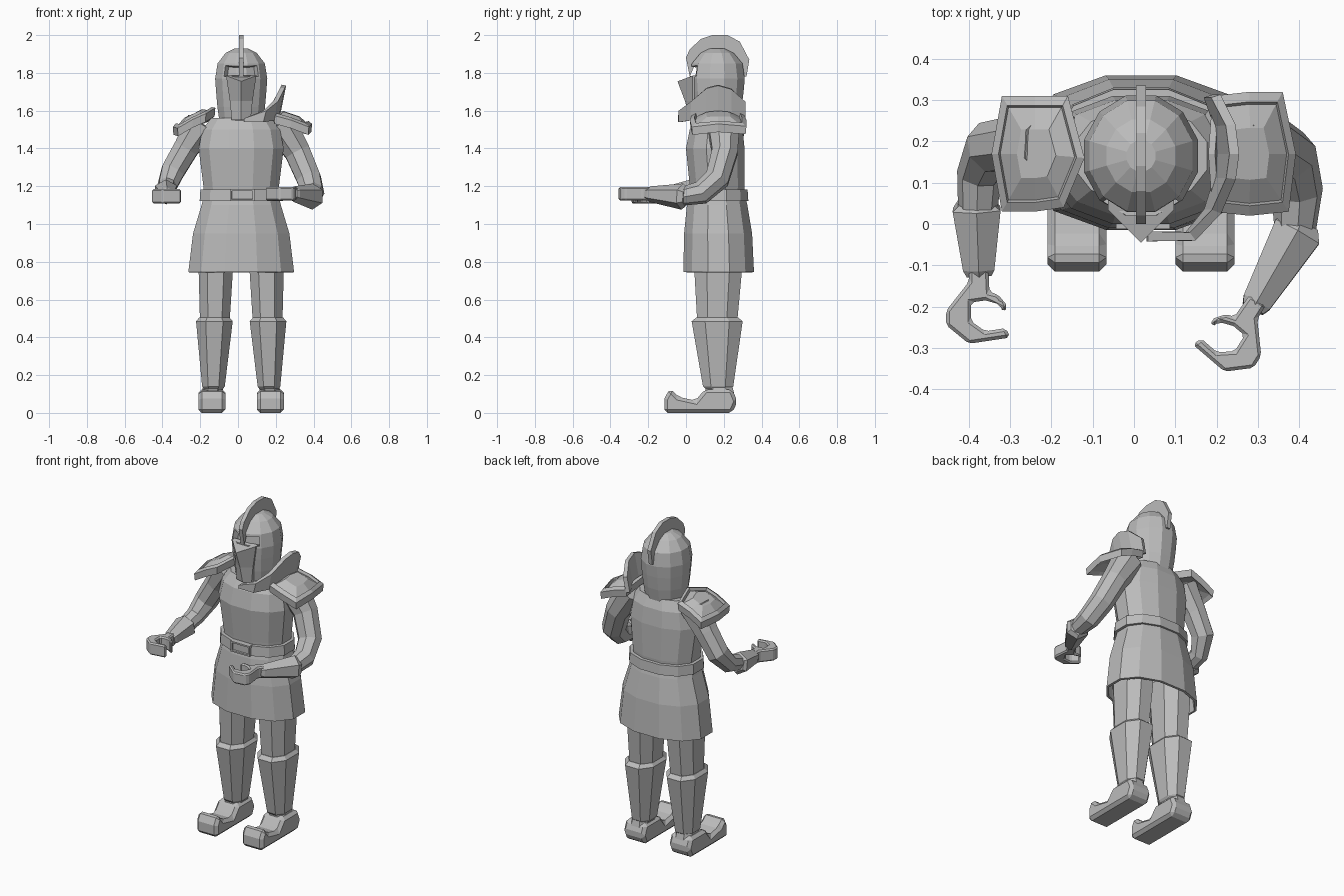
import bpy, bmesh
from math import cos, sin, pi, radians
from mathutils import Vector, Matrix

cube = bpy.data.objects.get("Cube")
if cube:
    bpy.data.objects.remove(cube, do_unlink=True)

steel = bpy.data.materials.new("steel_grey")
steel.use_nodes = True
GREY = (0.5, 0.5, 0.5, 1)
steel.diffuse_color = GREY
steel.node_tree.nodes["Principled BSDF"].inputs["Base Color"].default_value = GREY

CX = 0.017  # body centre line


def finish(name, bm):
    bmesh.ops.recalc_face_normals(bm, faces=bm.faces)
    mesh = bpy.data.meshes.new(name)
    bm.to_mesh(mesh)
    bm.free()
    mesh.materials.append(steel)
    ob = bpy.data.objects.new(name, mesh)
    bpy.context.collection.objects.link(ob)
    return ob


def loft_bm(rings, caps=True, closed=True):
    bm = bmesh.new()
    loops = [[bm.verts.new(p) for p in r] for r in rings]
    n = len(loops[0])
    for a, b in zip(loops, loops[1:]):
        for i in range(n if closed else n - 1):
            j = (i + 1) % n
            bm.faces.new((a[i], a[j], b[j], b[i]))
    if caps:
        bm.faces.new(loops[0])
        bm.faces.new(loops[-1])
    return bm


def ring(cx, cy, z, rx, ry, n=12, power=0.9):
    """Squarish ring with flat faces turned front, back and sideways."""
    def sq(v):
        return abs(v) ** power * (1 if v > 0 else -1)
    k = sq(cos(pi / n))
    angles = [(i + 0.5) * 2 * pi / n for i in range(n)]
    return [(cx + rx * sq(cos(a)) / k, cy + ry * sq(sin(a)) / k, z) for a in angles]


def tube(name, path, n=8):
    """Faceted limb through (x, y, z, radius) stations."""
    pts = [Vector(p[:3]) for p in path]
    rings, prev, q = [], None, None
    for i, p in enumerate(pts):
        d = (pts[min(i + 1, len(pts) - 1)] - pts[max(i - 1, 0)]).normalized()
        q = d.to_track_quat('Z', 'Y') if q is None else prev.rotation_difference(d) @ q
        prev = d
        r = path[i][3] / cos(pi / n)
        rings.append([p + q @ Vector((r * cos(a), r * sin(a), 0))
                      for a in [(k + 0.5) * 2 * pi / n for k in range(n)]])
    return finish(name, loft_bm(rings))


def prism(name, outline, depth, matrix=Matrix(), bevel=0):
    """Flat outline extruded along local z, centred, then placed."""
    bm = bmesh.new()
    face = bm.faces.new([bm.verts.new((u, v, -depth / 2)) for u, v in outline])
    ext = bmesh.ops.extrude_face_region(bm, geom=[face])
    top = [g for g in ext["geom"] if isinstance(g, bmesh.types.BMVert)]
    bmesh.ops.translate(bm, verts=top, vec=(0, 0, depth))
    bm.transform(matrix)
    ob = finish(name, bm)
    if bevel:
        m = ob.modifiers.new("bevel", 'BEVEL')
        m.width, m.segments, m.limit_method = bevel, 1, 'ANGLE'
    return ob


def side_plane(x):
    """Maps an outline given as (y, z) to the plane at x."""
    return Matrix(((0, 0, 1, x), (1, 0, 0, 0), (0, 1, 0, 0), (0, 0, 0, 1)))


# Torso
finish("torso", loft_bm([ring(CX, y, z, rx, ry) for y, z, rx, ry in (
    (0.165, 1.14, 0.195, 0.14), (0.165, 1.2, 0.2, 0.145), (0.155, 1.4, 0.225, 0.155),
    (0.16, 1.5, 0.205, 0.14), (0.165, 1.56, 0.16, 0.11))]))

# Skirt, open below
skirt = finish("skirt", loft_bm([ring(CX, y, z, rx, ry) for y, z, rx, ry in (
    (0.165, 1.14, 0.2, 0.15), (0.165, 1.1, 0.21, 0.16),
    (0.17, 0.95, 0.255, 0.18), (0.173, 0.745, 0.28, 0.187))], caps=False))
skirt.modifiers.new("thickness", 'SOLIDIFY').thickness = 0.015

# Belt and buckle
finish("belt", loft_bm([ring(CX, 0.165, z, rx, rx - 0.055)
                        for z, rx in ((1.12, 0.2), (1.122, 0.22), (1.182, 0.216), (1.184, 0.19))]))
bm = bmesh.new()
bmesh.ops.create_cube(bm, size=1, matrix=Matrix.Translation((CX + 0.005, 0.005, 1.153))
                      @ Matrix.Diagonal((0.13, 0.035, 0.064, 1)))
front = [f for f in bm.faces if f.calc_center_median().y < -0.01]
bmesh.ops.inset_region(bm, faces=front, thickness=0.013)
bmesh.ops.inset_region(bm, faces=front, thickness=0.002, depth=-0.01)
finish("belt_buckle", bm)

# Helmet with a recessed eye opening
bm = loft_bm([ring(CX, 0.165, z, rx, ry, power=1) for z, rx, ry in (
    (1.54, 0.115, 0.115), (1.62, 0.126, 0.13), (1.7, 0.133, 0.14), (1.77, 0.138, 0.146),
    (1.85, 0.125, 0.134), (1.905, 0.083, 0.088), (1.93, 0.035, 0.038))])
bm.normal_update()
bmesh.ops.recalc_face_normals(bm, faces=bm.faces)
eyes = [f for f in bm.faces if f.normal.y < -0.6 and 1.78 < f.calc_center_median().z < 1.84]
bmesh.ops.inset_region(bm, faces=eyes, thickness=0.015)
bmesh.ops.inset_region(bm, faces=eyes, thickness=0.003, depth=-0.03)
finish("helmet", bm)

# Pointed face guard
finish("face_guard", loft_bm([
    [(CX - w, 0.06, z), (CX - w, 0.035, z), (CX, tip, z - drop), (CX + w, 0.035, z), (CX + w, 0.06, z)]
    for w, z, tip, drop in ((0.05, 1.55, 0.02, 0), (0.06, 1.65, -0.005, 0), (0.08, 1.785, -0.045, 0.03))]))

# Crest
prism("helmet_crest", [(0.02, 1.78), (0, 1.88), (0.02, 1.925), (0.08, 1.98), (0.14, 2), (0.22, 2),
                       (0.285, 1.965), (0.335, 1.87), (0.32, 1.78), (0.29, 1.78), (0.28, 1.85),
                       (0.22, 1.91), (0.11, 1.91), (0.05, 1.85)], 0.024, side_plane(CX))


# Shoulder plates with a raised rim
def shoulder_plate(name, outline, inner_x, outer_x, z_in, z_out):
    mx = sum(p[0] for p in outline) / len(outline)

    def loop(s, dz):
        pts = []
        for x, y in outline:
            x, y = mx + (x - mx) * s, 0.17 + (y - 0.17) * s
            t = max(0, (x - inner_x) / (outer_x - inner_x))
            pts.append((x, y, z_in + (z_out - z_in) * t ** 1.6 - 0.025 * ((y - 0.17) / 0.14) ** 2 + dz))
        return pts
    return finish(name, loft_bm([loop(s, dz) for s, dz in (
        (0.4, -0.03), (0.85, -0.035), (0.97, -0.045), (1, 0), (0.84, 0.006), (0.8, -0.012), (0.42, 0.008))]))


shoulder_plate("right_shoulder_plate", [
    (-0.32, 0.31), (-0.24, 0.31), (-0.16, 0.31), (-0.12, 0.16), (-0.17, 0.04),
    (-0.24, 0.03), (-0.32, 0.03), (-0.345, 0.17)], -0.12, -0.345, 1.615, 1.515)
shoulder_plate("left_shoulder_plate", [
    (0.36, 0.32), (0.28, 0.32), (0.19, 0.31), (0.18, 0.17), (0.19, 0.03),
    (0.28, 0.02), (0.375, 0.03), (0.392, 0.17)], 0.18, 0.392, 1.6, 1.53)

# Upright neck guard on the left shoulder
stations = [(0.03, -0.03, 1.54, 1.56), (0.13, -0.03, 1.54, 1.6), (0.18, 0.03, 1.55, 1.65),
            (0.205, 0.11, 1.57, 1.72), (0.21, 0.17, 1.57, 1.735), (0.205, 0.24, 1.57, 1.715),
            (0.18, 0.31, 1.56, 1.65)]
guard = finish("left_neck_guard", loft_bm(
    [[(x, y, lo) for x, y, lo, hi in stations],
     [(x + 0.2 * (hi - lo), y, hi) for x, y, lo, hi in stations]], caps=False, closed=False))
solid = guard.modifiers.new("thickness", 'SOLIDIFY')
solid.thickness, solid.offset = 0.024, 0

# Arms and forearm cuffs
tube("right_arm", [(-0.19, 0.19, 1.53, 0.085), (-0.275, 0.195, 1.4, 0.066), (-0.345, 0.185, 1.28, 0.062),
                   (-0.375, 0.12, 1.2, 0.05), (-0.38, 0, 1.165, 0.042)])
tube("left_arm", [(0.22, 0.2, 1.53, 0.085), (0.315, 0.205, 1.38, 0.068), (0.375, 0.165, 1.24, 0.064),
                  (0.395, 0.08, 1.165, 0.058), (0.39, -0.03, 1.145, 0.045)])
tube("right_cuff", [(-0.381, 0.05, 1.175, 0.045), (-0.381, 0.035, 1.17, 0.058),
                    (-0.376, -0.11, 1.152, 0.038), (-0.375, -0.125, 1.15, 0.03)], 6)
tube("left_cuff", [(0.403, 0, 1.143, 0.045), (0.395, -0.02, 1.145, 0.06),
                   (0.297, -0.19, 1.158, 0.036), (0.288, -0.205, 1.16, 0.028)], 6)

# Gripping hands, outlined from the wrist
hand = [(-0.025, 0.02), (-0.025, -0.02), (-0.08, -0.09), (-0.08, -0.125), (-0.025, -0.17),
        (0.075, -0.155), (0.065, -0.132), (0.015, -0.14), (-0.02, -0.115), (-0.02, -0.07),
        (0.015, -0.065), (0.05, -0.075), (0.058, -0.095), (0.07, -0.08), (0.045, -0.05),
        (0.025, -0.045), (0.022, 0.02)]
prism("right_hand", hand, 0.075, Matrix.Translation((-0.375, -0.12, 1.147)), 0.012)
prism("left_hand", [(-x, y) for x, y in hand], 0.07,
      Matrix.Translation((0.288, -0.2, 1.16)) @ Matrix.Rotation(radians(-32), 4, 'Z'), 0.012)

# Legs, greaves and curled boots
boot = [(-0.115, 0), (-0.115, 0.075), (-0.085, 0.13), (-0.04, 0.085), (0.05, 0.065),
        (0.1, 0.125), (0.245, 0.125), (0.272, 0.06), (0.245, 0)]
for side, s in (("right", -1), ("left", 1)):
    def leg_ring(x, y, z, rx, ry):
        return ring(CX + s * x, y, z, rx, ry, n=8, power=0.85)
    finish(side + "_thigh", loft_bm([
        leg_ring(0.13, 0.17, 0.88, 0.09, 0.13), leg_ring(0.135, 0.17, 0.74, 0.09, 0.125),
        leg_ring(0.14, 0.165, 0.47, 0.078, 0.105)]))
    finish(side + "_greave", loft_bm([
        leg_ring(0.142, 0.165, 0.505, 0.08, 0.11), leg_ring(0.142, 0.165, 0.485, 0.097, 0.135),
        leg_ring(0.147, 0.17, 0.14, 0.06, 0.08), leg_ring(0.147, 0.17, 0.125, 0.05, 0.065)]))
    finish(side + "_ankle", loft_bm([
        leg_ring(0.15, 0.175, 0.15, 0.05, 0.068), leg_ring(0.152, 0.18, 0.08, 0.062, 0.08)]))
    prism(side + "_boot", boot, 0.143, side_plane(CX + s * 0.155), 0.018)
